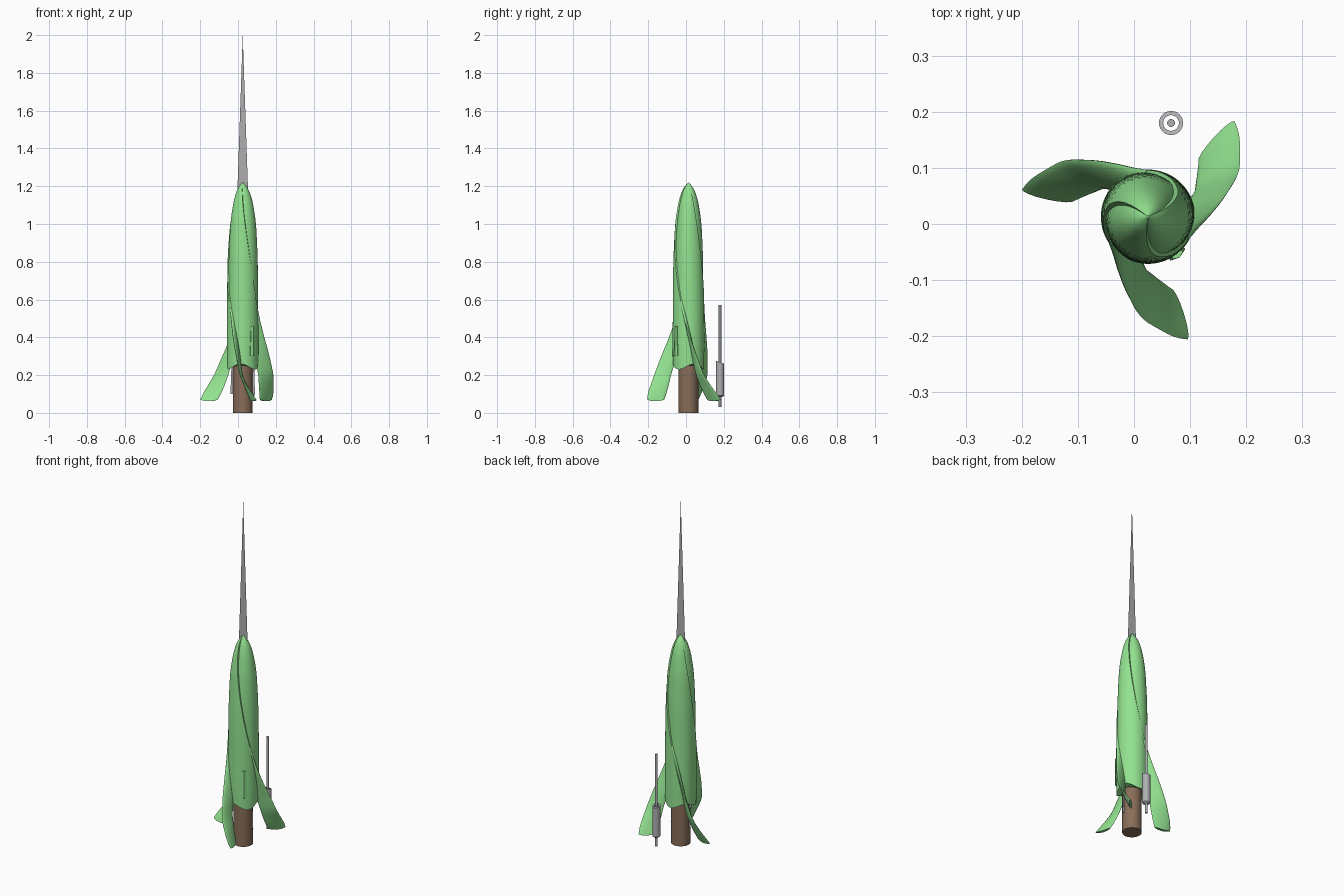
import bpy, bmesh, math
from mathutils import Vector

if "Cube" in bpy.data.objects:
    bpy.data.objects.remove(bpy.data.objects["Cube"])

CX, CY = 0.025, 0.013          # rocket axis


def material(name, rgb):
    m = bpy.data.materials.new(name)
    m.diffuse_color = (*rgb, 1)
    m.use_nodes = True
    m.node_tree.nodes["Principled BSDF"].inputs["Base Color"].default_value = m.diffuse_color
    return m


GREEN = material("light_green", (0.29, 0.76, 0.28))
BROWN = material("cardboard_brown", (0.25, 0.155, 0.10))
GREY = material("grey", (0.43, 0.43, 0.44))


def curve(pts):
    """Smooth interpolation through (position, value) pairs."""
    n = len(pts)

    def slope(i):
        a, b = pts[max(i - 1, 0)], pts[min(i + 1, n - 1)]
        return (b[1] - a[1]) / (b[0] - a[0])

    def f(x):
        x = min(max(x, pts[0][0]), pts[-1][0])
        i = 0
        while i < n - 2 and x > pts[i + 1][0]:
            i += 1
        h = pts[i + 1][0] - pts[i][0]
        t = (x - pts[i][0]) / h
        return ((2*t**3 - 3*t*t + 1) * pts[i][1] + (t**3 - 2*t*t + t) * h * slope(i)
                + (3*t*t - 2*t**3) * pts[i + 1][1] + (t**3 - t*t) * h * slope(i + 1))
    return f


def finish(name, bm, mat, angle=30):
    bmesh.ops.recalc_face_normals(bm, faces=bm.faces[:])
    me = bpy.data.meshes.new(name)
    bm.to_mesh(me)
    bm.free()
    me.materials.append(mat)
    me.shade_smooth()
    me.set_sharp_from_angle(angle=math.radians(angle))
    ob = bpy.data.objects.new(name, me)
    bpy.context.collection.objects.link(ob)
    return ob


def loft(name, rings, mat, caps=True, wrap=False, angle=30):
    """Skin closed rings of points, optionally joining last ring to first."""
    bm = bmesh.new()
    vs = [[bm.verts.new(p) for p in ring] for ring in rings]
    pairs = list(zip(vs, vs[1:])) + ([(vs[-1], vs[0])] if wrap else [])
    for a, b in pairs:
        for i in range(len(a)):
            j = (i + 1) % len(a)
            bm.faces.new((a[i], a[j], b[j], b[i]))
    if caps and not wrap:
        bm.faces.new(vs[0][::-1])
        bm.faces.new(vs[-1])
    return finish(name, bm, mat, angle)


def circle(x, y, r, z, n=32, tilt=0):
    return [(x + r * math.cos(k * math.tau / n), y + r * math.sin(k * math.tau / n),
             z - tilt * math.sin(k * math.tau / n)) for k in range(n)]


def polar(r, deg, z):
    a = math.radians(deg)
    return (CX + r * math.cos(a), CY + r * math.sin(a), z)


# shared shape: twist angle, body radius, fin edges, all by height
twist = curve([(0.065, 48), (0.15, 35), (0.2, 27), (0.3, 17), (0.4, 4),
               (0.5, -12), (0.6, -31), (0.78, -57), (1.0, -80), (1.22, -98)])
radius = curve([(0.22, 0.082), (0.35, 0.084), (0.6, 0.083), (0.8, 0.080), (0.92, 0.075),
                (1.0, 0.070), (1.08, 0.059), (1.14, 0.046), (1.19, 0.026), (1.22, 0.002)])
fin_outer = curve([(0.065, 0.230), (0.1, 0.220), (0.15, 0.200), (0.2, 0.182), (0.3, 0.148),
                   (0.4, 0.115), (0.5, 0.092), (0.62, 0.080)])
fin_inner = curve([(0.065, 0.135), (0.1, 0.120), (0.15, 0.104), (0.2, 0.092),
                   (0.25, 0.078), (0.3, 0.065), (0.62, 0.065)])

# body: twisted shell with three spiral steps running up to the nose
lobe = [0, 3, 10, 18, 26, 34, 43, 52, 62, 72, 82, 92, 102, 112]
rings = []
for k in range(49):
    t = k / 48
    z = 0.245 + 0.975 * (1 - (1 - t) ** 1.35)
    depth = 0.07 * min(1, max(0, (z - 0.4) / 0.3)) + 0.13 * max(0, (z - 0.9) / 0.3)
    ring = []
    for n in range(3):
        for u in lobe:
            dip = 0 if u == 0 else depth * max(0, 1 - (u - 3) / 75) ** 1.5
            rim = 0.015 * math.cos(math.radians(3 * u)) * max(0, 1 - k / 6)
            ring.append(polar(radius(z) * (1 - dip), twist(z) + u + 120 * n, z + rim))
    rings.append(ring)
# underside of the shell runs in to the motor tube
under = [polar(0.05, twist(0.245) + u + 120 * n, 0.25) for n in range(3) for u in lobe]
loft("body", [under] + rings, GREEN)

# three fins: twisted lens sections that grow out of the spiral ridges
for n in range(3):
    rings = []
    for k in range(29):
        z = 0.066 + (0.60 - 0.066) * k / 28
        a = math.radians(twist(z) + 120 * n)
        out = Vector((math.cos(a), math.sin(a), 0))
        side = Vector((-out.y, out.x, 0))
        r0, r1 = fin_inner(z), fin_outer(z)
        ring = []
        for s in range(16):
            p = math.tau * s / 16
            r = (r0 + r1) / 2 + (r1 - r0) / 2 * math.cos(p)
            wave = 0.004 * math.cos(2 * p) * max(0, 1 - k / 4)
            v = Vector((CX, CY, z + wave)) + out * r + side * 0.008 * math.sin(p)
            ring.append(v)
        rings.append(ring)
    loft(f"fin_{n + 1}", rings, GREEN, angle=50)

# small tapered guide on the side of the body
rings = []
for z, w in ((0.30, 11), (0.46, 7)):
    rings.append([polar(r, -52 + d * w, z)
                  for r, d in ((0.07, -1), (0.088, -1), (0.092, 0), (0.088, 1), (0.07, 1))])
loft("side_guide", rings, GREEN, angle=20)

# motor tube
loft("motor_tube", [circle(CX, CY, 0.052, z, 48) for z in (0, 0.30)], BROWN)

# flat tapering spike, mostly hidden inside the body
bm = bmesh.new()
bm.faces.new([bm.verts.new(p) for p in
              ((CX - 0.065, CY, 0.1), (CX + 0.065, CY, 0.1), (CX, CY, 2.0))])
finish("spike", bm, GREY)

# separate launch rod inside an open sleeve with a slanted top
LX, LY = 0.066, 0.18
loft("launch_rod", [circle(LX, LY, 0.007, z, 20) for z in (0.03, 0.57)], GREY)
loft("launch_sleeve", [circle(LX, LY, 0.0215, 0.092), circle(LX, LY, 0.0215, 0.268, tilt=0.007),
                       circle(LX, LY, 0.014, 0.268, tilt=0.004), circle(LX, LY, 0.014, 0.085)],
     GREY, wrap=True)
